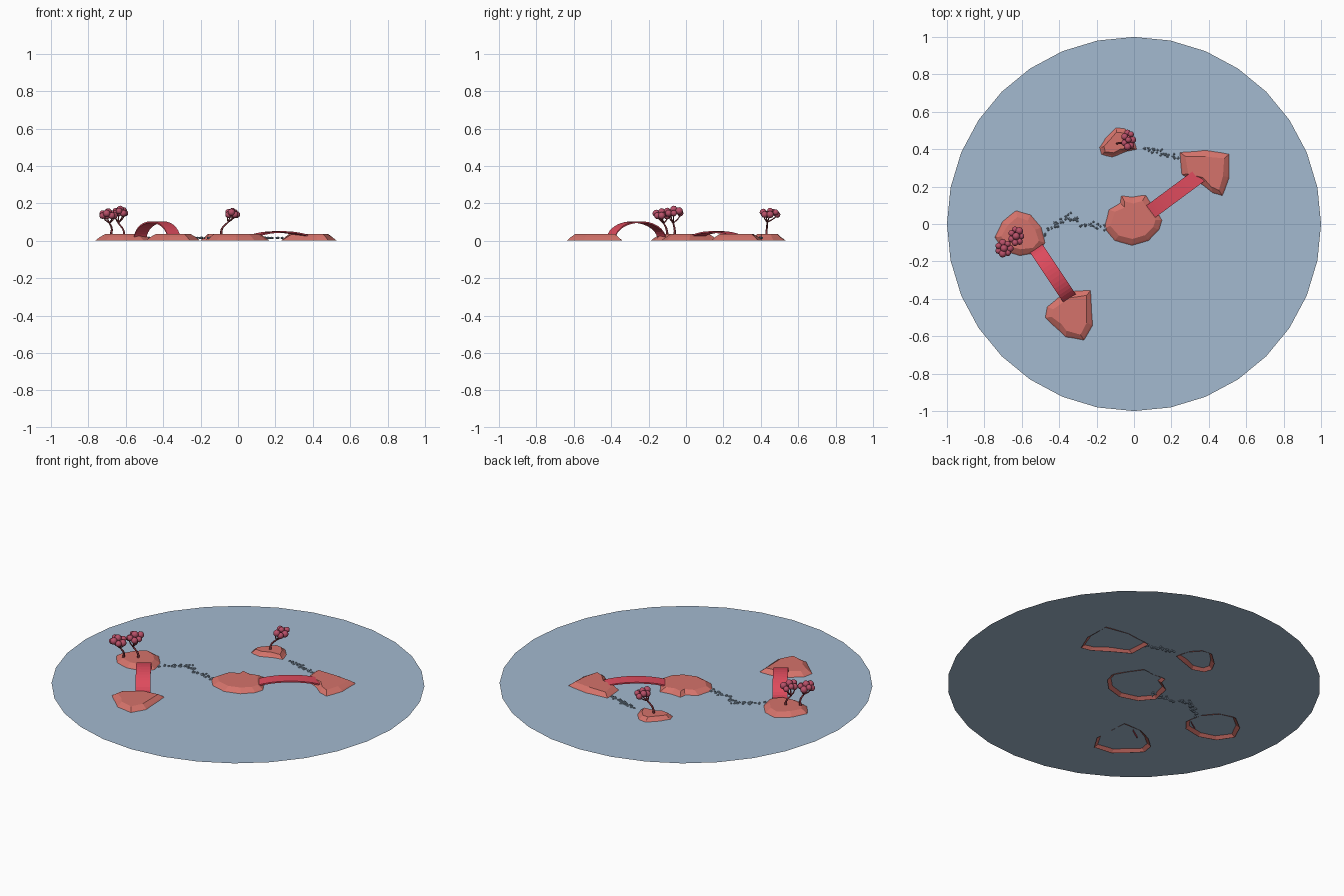
import bpy, bmesh, math, random
from mathutils import Vector, Matrix

random.seed(4)
cube = bpy.data.objects.get("Cube")
if cube:
    bpy.data.objects.remove(cube)


def material(name, rgb):
    m = bpy.data.materials.new(name)
    m.use_nodes = True
    m.diffuse_color = (*rgb, 1)
    m.node_tree.nodes["Principled BSDF"].inputs["Base Color"].default_value = (*rgb, 1)
    return m


WATER = material("pale water blue", (0.37, 0.49, 0.63))
ROCK = material("coral rock", (0.66, 0.17, 0.145))
BRIDGE = material("crimson bridge", (0.73, 0.07, 0.11))
BARK = material("dark red bark", (0.24, 0.035, 0.045))
LEAF = material("rose foliage", (0.48, 0.08, 0.14))
STONE = material("slate stone", (0.22, 0.30, 0.39))

WATER_Z, TOP_Z = 0.015, 0.036


def finish(bm, name, mat, smooth=False):
    mesh = bpy.data.meshes.new(name)
    for f in bm.faces:
        f.smooth = smooth
    bm.to_mesh(mesh)
    bm.free()
    mesh.materials.append(mat)
    obj = bpy.data.objects.new(name, mesh)
    bpy.context.collection.objects.link(obj)
    return obj


# Water sheet
bm = bmesh.new()
bmesh.ops.create_circle(bm, cap_ends=True, segments=32, radius=1,
                        matrix=Matrix.Translation((0, 0, WATER_Z)))
finish(bm, "water", WATER)


# Islands: an outline flared below the water and bevelled to a flat top, open below
def island(name, outline, inset=0.03):
    pts = [Vector(p) for p in outline]
    centre = sum(pts, Vector((0, 0))) / len(pts)
    levels = [(0, 0.025), (0.021, -0.004), (TOP_Z, -inset)]
    bm = bmesh.new()
    rings = []
    for z, offset in levels:
        ring = []
        for p in pts:
            q = p + (p - centre).normalized() * offset
            ring.append(bm.verts.new((q.x, q.y, z)))
        rings.append(ring)
    n = len(pts)
    for low, high in zip(rings, rings[1:]):
        for i in range(n):
            j = (i + 1) % n
            bm.faces.new((low[i], low[j], high[j], high[i]))
    bm.faces.new(rings[-1])
    bmesh.ops.recalc_face_normals(bm, faces=bm.faces)
    if bm.faces[-1:][0].normal.z < 0:
        bmesh.ops.reverse_faces(bm, faces=bm.faces)
    finish(bm, name, ROCK)


island("west_island", [(-.74, -.07), (-.70, .01), (-.63, .067), (-.555, .045), (-.50, -.02),
                       (-.48, -.10), (-.52, -.15), (-.61, -.165), (-.69, -.14)])
island("centre_island", [(-.155, -.02), (-.13, .075), (-.07, .11), (-.065, .147), (-.005, .14),
                         (.06, .15), (.10, .09), (.145, .02), (.13, -.03), (.075, -.085),
                         (-.01, -.11), (-.10, -.085)])
island("east_island", [(.25, .38), (.38, .39), (.505, .37), (.505, .25), (.47, .155),
                       (.42, .17), (.35, .225), (.26, .265)])
island("south_island", [(-.46, -.445), (-.405, -.40), (-.34, -.365), (-.235, -.36),
                        (-.225, -.54), (-.27, -.617), (-.365, -.60), (-.405, -.56), (-.47, -.50)])
island("north_island", [(-.18, .41), (-.15, .455), (-.095, .51), (-.05, .505), (-.01, .46),
                        (.01, .40), (-.06, .385), (-.115, .362), (-.17, .375)], 0.02)


# Bridges: a thin deck swept along half an ellipse, or a shallow arc of one
def bridge(name, start, end, base_z, rise, sweep, width=0.08, thick=0.008, steps=20):
    a, b = Vector(start), Vector(end)
    side = (b - a).orthogonal().normalized() * width / 2
    floor = math.cos(sweep)
    bm = bmesh.new()
    rows = []
    for i in range(steps + 1):
        angle = sweep * (2 * i / steps - 1)
        c = a.lerp(b, 0.5 + 0.5 * math.sin(angle) / math.sin(sweep))
        z = base_z + rise * (math.cos(angle) - floor) / (1 - floor)
        rows.append([bm.verts.new((c.x + s * side.x, c.y + s * side.y, z - d))
                     for s, d in ((-1, 0), (1, 0), (1, thick), (-1, thick))])
    for r, q in zip(rows, rows[1:]):
        for k in range(4):
            m = (k + 1) % 4
            bm.faces.new((r[k], r[m], q[m], q[k]))
    bm.faces.new(rows[0])
    bm.faces.new(rows[-1])
    bmesh.ops.recalc_face_normals(bm, faces=bm.faces)
    finish(bm, name, BRIDGE)


bridge("arched_bridge", (-.523, -.13), (-.343, -.40), 0.012, 0.092, math.pi / 2)
bridge("low_bridge", (.085, .063), (.355, .263), 0.03, 0.021, math.pi / 5)


# Stepping stones: small pebbles scattered along a winding trail
def trail(name, path, count):
    pts = [Vector(p) for p in path]
    bm = bmesh.new()
    for i in range(count):
        t = (i + 0.5) / count * (len(pts) - 1)
        k = int(t)
        p = pts[k].lerp(pts[k + 1], t - k)
        x, y = p.x + random.uniform(-.02, .02), p.y + random.uniform(-.018, .018)
        r = random.uniform(.005, .009)
        bmesh.ops.create_icosphere(bm, subdivisions=1, radius=1, matrix=(
            Matrix.Translation((x, y, WATER_Z)) @ Matrix.Rotation(i, 4, 'Z')
            @ Matrix.Diagonal((r * 1.2, r, .007, 1))))
    finish(bm, name, STONE)


trail("west_stepping_stones", [(-.47, -.05), (-.43, 0), (-.39, .01), (-.34, .045), (-.30, 0),
                               (-.24, .005), (-.19, -.015), (-.15, -.02)], 50)
trail("north_stepping_stones", [(.06, .40), (.10, .375), (.14, .385), (.18, .36), (.24, .355)], 24)


# Trees: bent tapering trunk, forked branches and a cluster of leaf balls
def limb(curve, points, radii):
    sp = curve.splines.new('BEZIER')
    sp.bezier_points.add(len(points) - 1)
    for bp, p, r in zip(sp.bezier_points, points, radii):
        bp.co, bp.radius = p, r
        bp.handle_left_type = bp.handle_right_type = 'AUTO'


def tree(name, root, bend, fork, crown, spread, balls):
    curve = bpy.data.curves.new(name + "_trunk", 'CURVE')
    curve.dimensions = '3D'
    curve.bevel_depth = 0.006
    curve.bevel_resolution = 1
    curve.resolution_u = 5
    curve.use_fill_caps = True
    limb(curve, [root, bend, fork], [1.2, .9, .75])
    c = Vector(crown)
    bm = bmesh.new()
    for i in range(balls):
        angle = i * math.tau / (balls - 1)
        off = Vector((math.cos(angle) * spread[0], math.sin(angle) * spread[1],
                      -.008 + .012 * (i % 2)))
        if i == balls - 1:
            off = Vector((0, 0, .012))
        p = c + off
        bmesh.ops.create_icosphere(bm, subdivisions=2, radius=random.uniform(.016, .021),
                                   matrix=Matrix.Translation(p))
        if i % 2 == 0:
            mid = Vector(fork).lerp(p, .5) + Vector((off.x, off.y, 0)) * .25
            limb(curve, [fork, mid, p], [.7, .55, .4])
    curve.materials.append(BARK)
    trunk = bpy.data.objects.new(name + "_trunk", curve)
    bpy.context.collection.objects.link(trunk)
    finish(bm, name + "_foliage", LEAF, smooth=True)


tree("west_tree_a", (-.68, -.10, .03), (-.675, -.105, .065), (-.687, -.12, .095),
     (-.695, -.13, .142), (.032, .03), 8)
tree("west_tree_b", (-.61, -.06, .03), (-.612, -.06, .055), (-.64, -.068, .095),
     (-.63, -.065, .155), (.027, .036), 8)
tree("north_tree", (-.09, .43, .03), (-.085, .432, .065), (-.052, .435, .10),
     (-.03, .45, .148), (.022, .038), 8)
